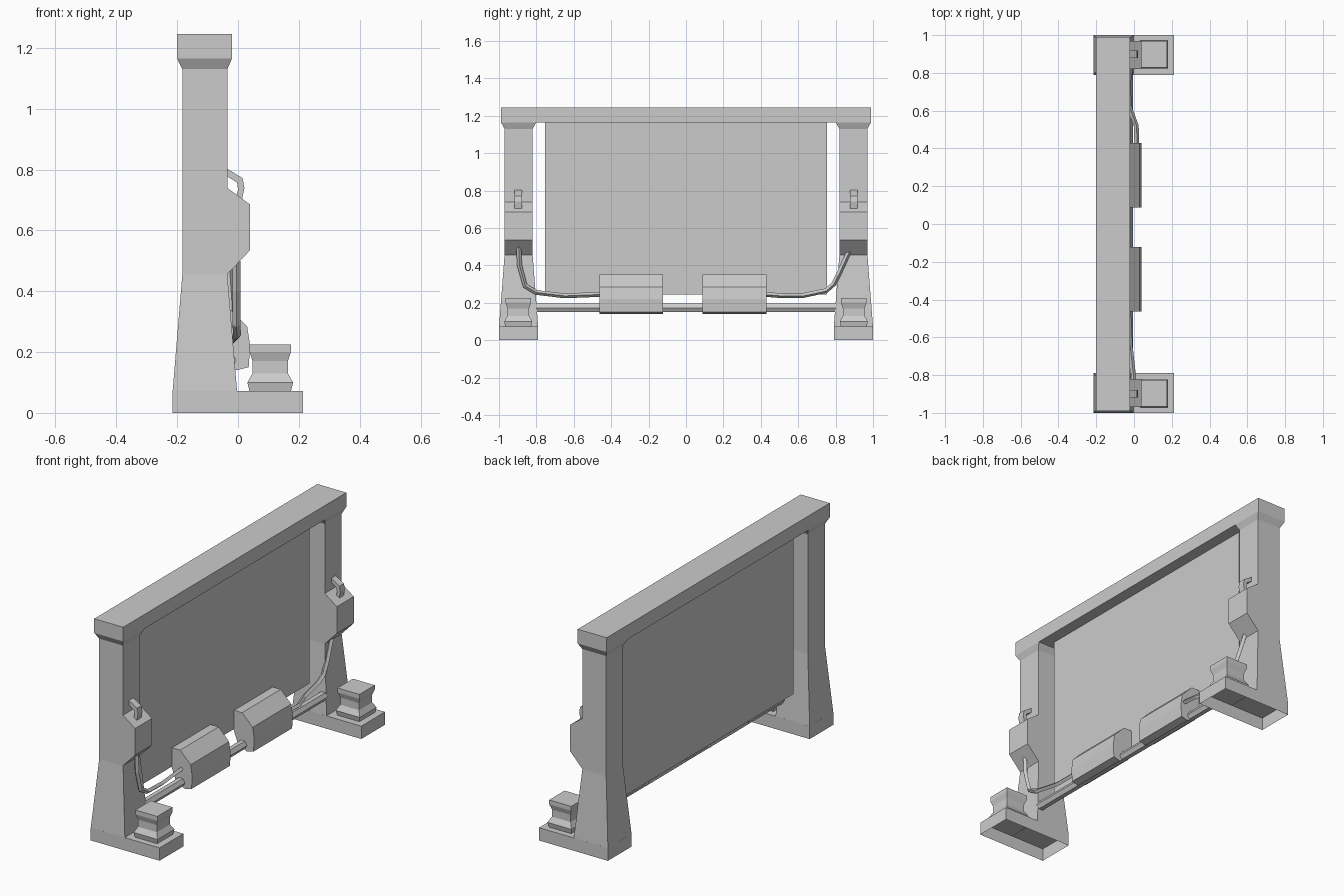
import bpy, bmesh
from math import pi, cos, sin

if "Cube" in bpy.data.objects:
    bpy.data.objects.remove(bpy.data.objects["Cube"])


def make(name, verts, faces, mirror=False):
    me = bpy.data.meshes.new(name)
    me.from_pydata(verts, [], faces)
    bm = bmesh.new()
    bm.from_mesh(me)
    bmesh.ops.recalc_face_normals(bm, faces=bm.faces)
    bm.to_mesh(me)
    bm.free()
    ob = bpy.data.objects.new(name, me)
    bpy.context.collection.objects.link(ob)
    if mirror:
        m = ob.modifiers.new("mirror", 'MIRROR')
        m.use_axis = (False, True, False)
        m.use_mirror_merge = False
    return ob


def loft(name, rings, bottom=True, top=True, mirror=False):
    """Stack of rectangles (x0, x1, y0, y1, z)."""
    verts, faces = [], []
    for x0, x1, y0, y1, z in rings:
        verts += [(x0, y0, z), (x1, y0, z), (x1, y1, z), (x0, y1, z)]
    for r in range(len(rings) - 1):
        for i in range(4):
            a, b = r * 4 + i, r * 4 + (i + 1) % 4
            faces.append((a, b, b + 4, a + 4))
    if bottom:
        faces.append((3, 2, 1, 0))
    if top:
        n = len(verts)
        faces.append((n - 4, n - 3, n - 2, n - 1))
    return make(name, verts, faces, mirror)


def box(name, x0, x1, y0, y1, z0, z1, **kw):
    return loft(name, [(x0, x1, y0, y1, z0), (x0, x1, y0, y1, z1)], **kw)


def extrude(name, profile, y0, y1, mirror=False):
    """Extrude an xz profile along y."""
    n = len(profile)
    verts = [(x, y, z) for y in (y0, y1) for x, z in profile]
    faces = [(i, (i + 1) % n, (i + 1) % n + n, i + n) for i in range(n)]
    faces += [tuple(range(n)), tuple(range(2 * n - 1, n - 1, -1))]
    return make(name, verts, faces, mirror)


def cable(name, pts, r=0.013):
    cu = bpy.data.curves.new(name, 'CURVE')
    cu.dimensions = '3D'
    cu.bevel_depth = r
    cu.bevel_resolution = 0
    cu.use_fill_caps = True
    sp = cu.splines.new('POLY')
    sp.points.add(len(pts) - 1)
    for p, co in zip(sp.points, pts):
        p.co = (*co, 1)
    sp.use_smooth = False
    ob = bpy.data.objects.new(name, cu)
    bpy.context.collection.objects.link(ob)
    bpy.ops.object.select_all(action='DESELECT')
    ob.select_set(True)
    bpy.context.view_layer.objects.active = ob
    bpy.ops.object.convert(target='MESH')


# Tapered posts, open underneath
loft("post", [(-0.215, -0.003, 0.79, 1.0, 0.07),
              (-0.183, -0.035, 0.82, 0.97, 0.455),
              (-0.183, -0.035, 0.82, 0.97, 1.13),
              (-0.20, -0.02, 0.80, 0.99, 1.165)],
     bottom=False, top=False, mirror=True)

# Feet
box("foot", -0.215, 0.213, 0.79, 1.0, 0, 0.072, bottom=False, mirror=True)

# Top beam and hanging panel
box("top_beam", -0.20, -0.02, -0.99, 0.99, 1.165, 1.245)
box("panel", -0.138, -0.085, -0.755, 0.755, 0.245, 1.166)

# Waisted bollards on the feet
loft("bollard", [(0.106 - h, 0.106 + h, 0.897 - h, 0.897 + h, z) for h, z in
                 ((0.068, 0.07), (0.075, 0.1), (0.058, 0.13), (0.058, 0.17),
                  (0.068, 0.2), (0.068, 0.225))], mirror=True)

# Control boxes on the posts
extrude("control_box", [(-0.036, 0.74), (0.04, 0.685), (0.04, 0.535), (-0.036, 0.455)],
        0.82, 0.97, mirror=True)

# Bent hooks above the control boxes
extrude("hook", [(-0.036, 0.803), (0.015, 0.772), (0.021, 0.74), (0.012, 0.695),
                 (-0.01, 0.695), (0.0, 0.735), (-0.003, 0.757), (-0.036, 0.778)],
        0.878, 0.918, mirror=True)

# Lower rod
extrude("rod", [(-0.03 + 0.025 * cos(i * pi / 3), 0.173 + 0.025 * sin(i * pi / 3))
                for i in range(6)], -0.803, 0.803)

# Faceted motor housings
housing = [(-0.088, 0.35), (-0.035, 0.35), (0.03, 0.285), (0.04, 0.22),
           (0.035, 0.15), (-0.005, 0.14), (-0.06, 0.165), (-0.088, 0.24)]
for side, y0, y1 in (("left", -0.463, -0.122), ("right", 0.087, 0.43)):
    extrude("housing_" + side, housing, y0, y1)

# Cables from the control boxes to the housings
cable("cable_left", [(-0.005, -0.895, 0.50), (-0.005, -0.89, 0.40), (-0.005, -0.86, 0.29),
                     (-0.003, -0.80, 0.255), (-0.02, -0.65, 0.237), (-0.03, -0.45, 0.245)])
cable("cable_right", [(-0.03, 0.875, 0.48), (-0.022, 0.82, 0.36), (-0.022, 0.79, 0.30),
                      (-0.03, 0.75, 0.265), (-0.025, 0.62, 0.237), (0.012, 0.52, 0.237),
                      (0.015, 0.42, 0.245)])
